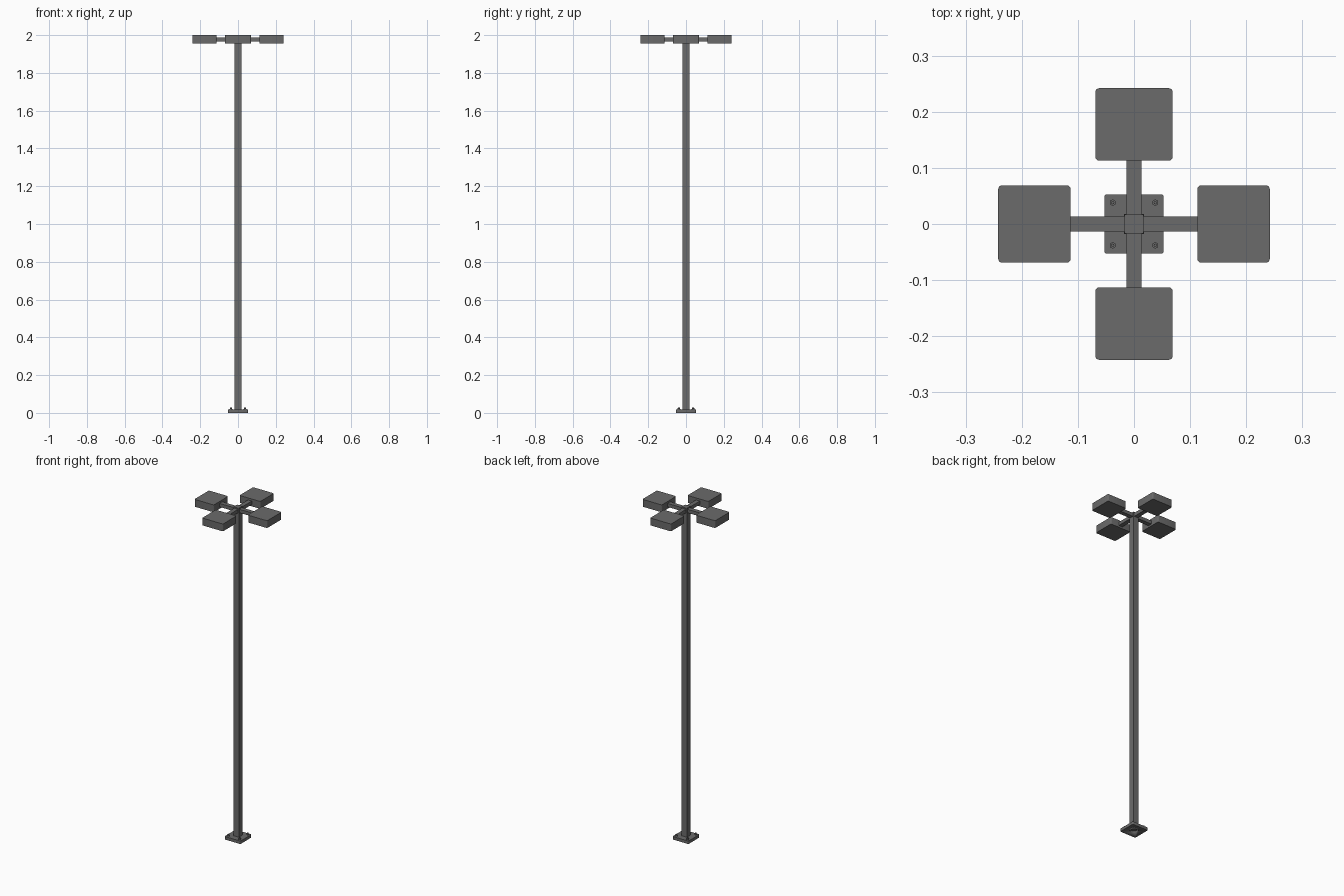
import bpy, bmesh, math
from mathutils import Matrix

if "Cube" in bpy.data.objects:
    bpy.data.objects.remove(bpy.data.objects["Cube"])

# Dark grey painted metal
metal = bpy.data.materials.new("dark_metal")
metal.diffuse_color = (0.145, 0.145, 0.145, 1)
metal.use_nodes = True
metal.node_tree.nodes["Principled BSDF"].inputs["Base Color"].default_value = metal.diffuse_color


def finish(bm, name):
    bmesh.ops.recalc_face_normals(bm, faces=bm.faces)
    me = bpy.data.meshes.new(name)
    bm.to_mesh(me)
    bm.free()
    me.materials.append(metal)
    ob = bpy.data.objects.new(name, me)
    bpy.context.collection.objects.link(ob)
    bpy.ops.object.select_all(action='DESELECT')
    bpy.context.view_layer.objects.active = ob
    ob.select_set(True)
    bpy.ops.object.shade_smooth_by_angle(angle=math.radians(35))
    return ob


def box(name, lo, hi, corner=0.0, segments=3, turn=0.0):
    """Box between two corners, vertical edges rounded, turned about z."""
    bm = bmesh.new()
    size = [b - a for a, b in zip(lo, hi)]
    mid = [(a + b) / 2 for a, b in zip(lo, hi)]
    bmesh.ops.create_cube(bm, size=1, matrix=Matrix.Translation(mid) @ Matrix.Diagonal((*size, 1)))
    if corner:
        edges = [e for e in bm.edges
                 if abs(e.verts[0].co.z - e.verts[1].co.z) > size[2] * 0.5]
        bmesh.ops.bevel(bm, geom=edges, offset=corner, segments=segments,
                        profile=0.5, affect='EDGES')
    bmesh.ops.rotate(bm, verts=bm.verts, cent=(0, 0, 0), matrix=Matrix.Rotation(turn, 3, 'Z'))
    return finish(bm, name)


def cylinder(name, x, y, z0, z1, r, sides):
    bm = bmesh.new()
    bmesh.ops.create_cone(bm, cap_ends=True, segments=sides, radius1=r, radius2=r,
                          depth=z1 - z0, matrix=Matrix.Translation((x, y, (z0 + z1) / 2)))
    return finish(bm, name)


# Base plate with a shallow round opening underneath
plate = box("base_plate", (-0.053, -0.053, 0), (0.053, 0.053, 0.018), 0.005)
cutter = cylinder("base_opening_cutter", 0, 0, -0.01, 0.012, 0.022, 32)
cutter.hide_render = True
cutter.hide_viewport = True
cut = plate.modifiers.new("opening", 'BOOLEAN')
cut.object = cutter
cut.operation = 'DIFFERENCE'
cut.solver = 'EXACT'

# Anchor bolts: washer, hex nut, stud
for sx in (-1, 1):
    for sy in (-1, 1):
        x, y = sx * 0.038, sy * 0.038
        cylinder("bolt_washer", x, y, 0.017, 0.020, 0.008, 20)
        cylinder("bolt_nut", x, y, 0.019, 0.026, 0.006, 6)
        cylinder("bolt_stud", x, y, 0.025, 0.031, 0.003, 12)

# Square pole and its cap
box("pole", (-0.0175, -0.0175, 0.014), (0.0175, 0.0175, 1.99))
box("pole_cap", (-0.017, -0.017, 1.988), (0.017, 0.017, 1.995))

# Four arms, each with a lamp head
for i in range(4):
    turn = i * math.pi / 2
    box("arm", (0.015, -0.013, 1.967), (0.116, 0.013, 1.988), turn=turn)
    box("lamp_head", (0.113, -0.069, 1.956), (0.242, 0.069, 2.0), 0.007, 4, turn)
